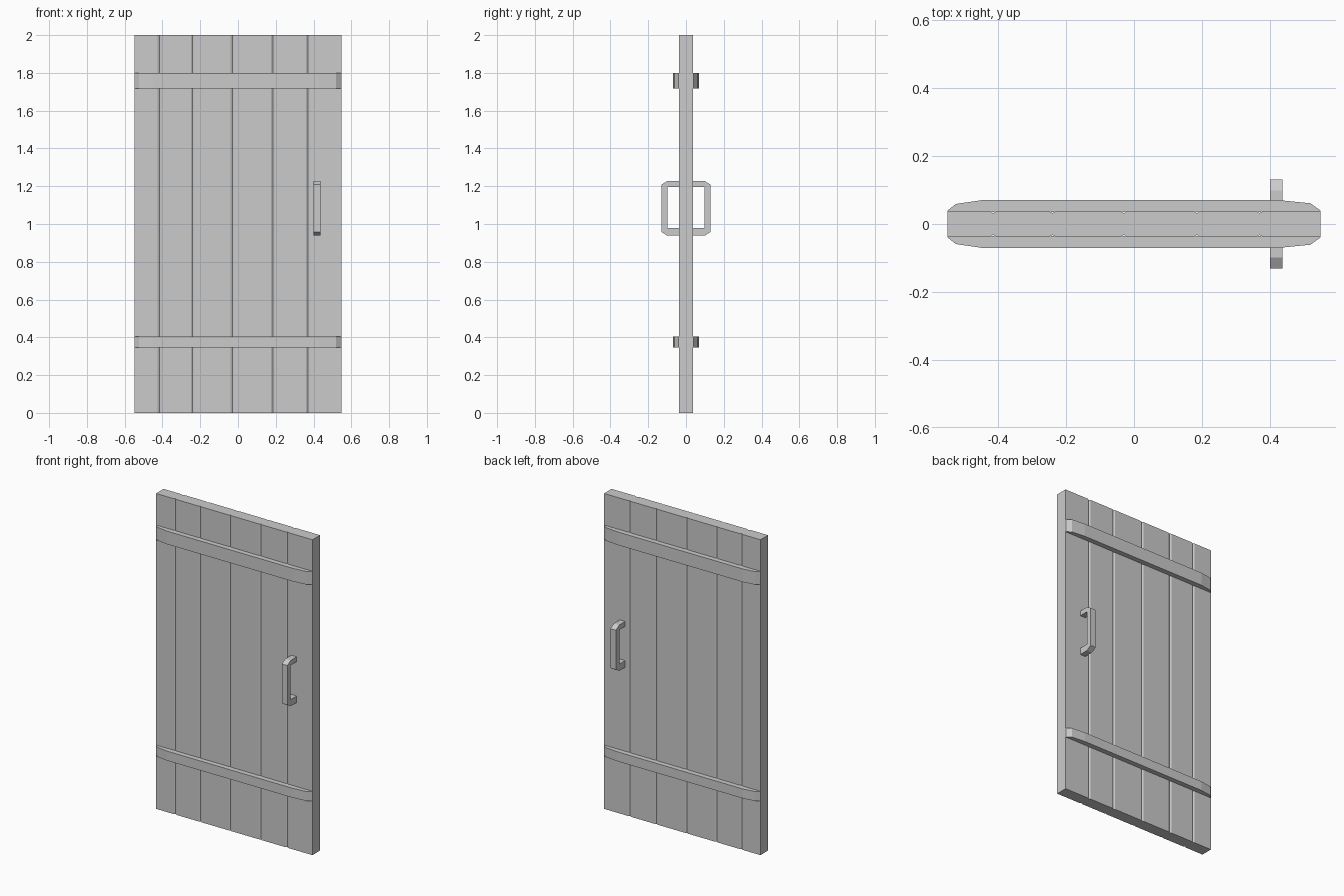
import bpy, bmesh
from mathutils import Vector

if "Cube" in bpy.data.objects:
    bpy.data.objects.remove(bpy.data.objects["Cube"])


def prism(name, pts, to_3d, offset, mirror_y=False):
    """Extrude a closed 2D outline along offset; optionally mirror it to the back."""
    bm = bmesh.new()
    face = bm.faces.new([bm.verts.new(to_3d(a, b)) for a, b in pts])
    res = bmesh.ops.extrude_face_region(bm, geom=[face])
    verts = [g for g in res["geom"] if isinstance(g, bmesh.types.BMVert)]
    bmesh.ops.translate(bm, verts=verts, vec=Vector(offset))
    bmesh.ops.recalc_face_normals(bm, faces=bm.faces)
    mesh = bpy.data.meshes.new(name)
    bm.to_mesh(mesh)
    bm.free()
    obj = bpy.data.objects.new(name, mesh)
    bpy.context.collection.objects.link(obj)
    if mirror_y:
        mod = obj.modifiers.new("both_sides", "MIRROR")
        mod.use_axis = (False, True, False)
    return obj


W, T = 0.549, 0.038  # half width and half thickness of the door

# Planked panel: outline seen from above with V grooves on both faces
front = [(-W, -T)]
for x in (-0.415, -0.24, -0.03, 0.185, 0.37):
    front += [(x - 0.01, -T), (x, -T + 0.006), (x + 0.01, -T)]
front.append((W, -T))
back = [(x, -y) for x, y in reversed(front)]
prism("door_panel", front + back, lambda x, y: (x, y, 0), (0, 0, 2))

# Cross battens with tapered ends, front and back
batten = [(-W, -T + 0.003), (-W, -T - 0.002), (-0.525, -0.059), (-0.45, -0.07),
          (0.43, -0.07), (0.52, -0.061), (W, -T - 0.002), (W, -T + 0.003)]
for name, z0, z1 in (("upper_batten", 1.717, 1.80), ("lower_batten", 0.345, 0.405)):
    prism(name, batten, lambda x, y: (x, y, z0), (0, 0, z1 - z0), True)

# Pull handles: C-shaped side outline with chamfered corners, front and back
handle = [(-0.03, 1.228), (-0.098, 1.228), (-0.131, 1.208), (-0.131, 0.958),
          (-0.098, 0.938), (-0.03, 0.938), (-0.03, 0.98), (-0.097, 0.98),
          (-0.097, 1.197), (-0.03, 1.197)]
prism("pull_handle", handle, lambda y, z: (0.40, y, z), (0.038, 0, 0), True)
